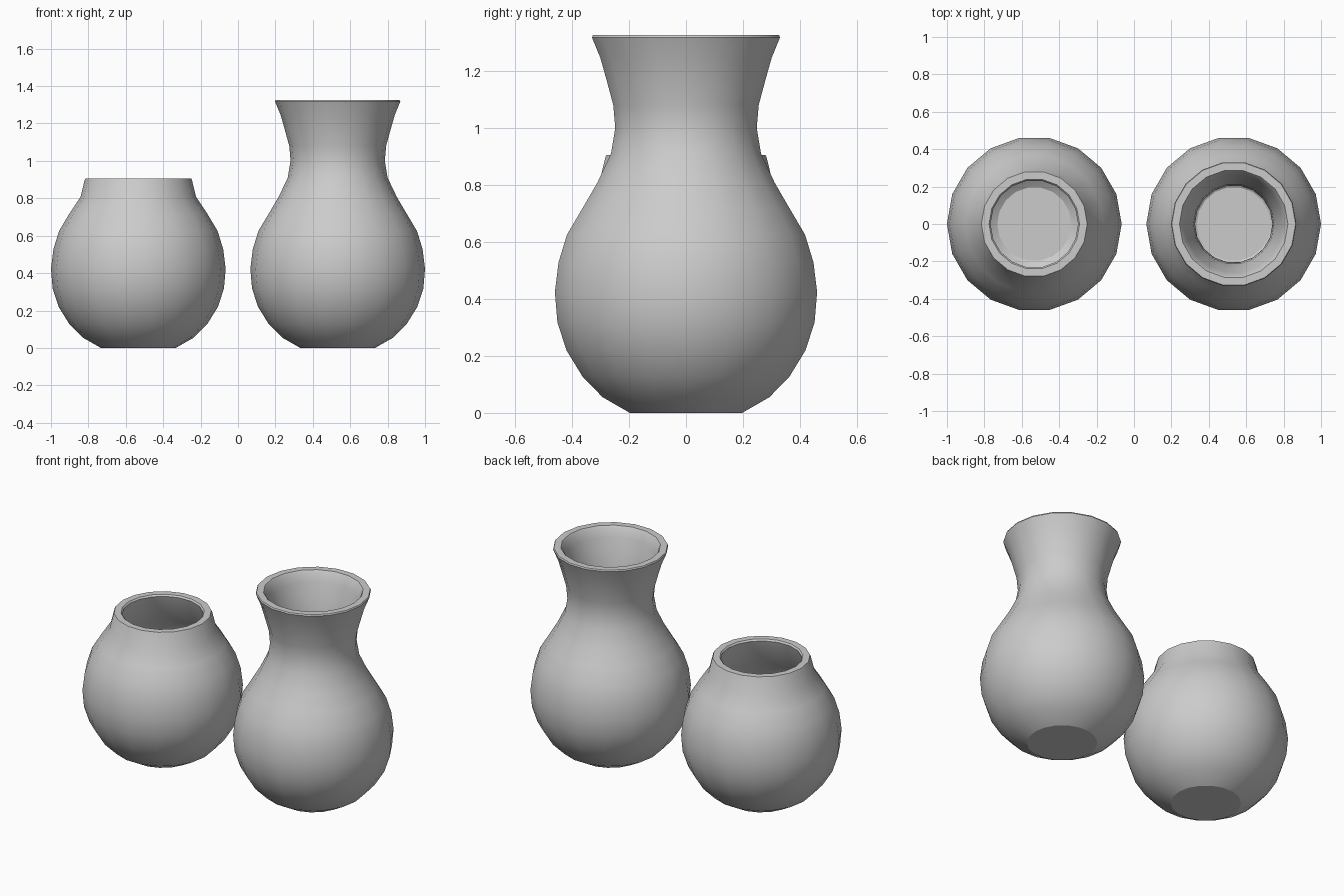
import bpy, bmesh
from math import cos, sin, pi, radians
from mathutils import Vector

if "Cube" in bpy.data.objects:
    bpy.data.objects.remove(bpy.data.objects["Cube"])

SIDES = 18
WALL = 0.045

# Shared rounded body (radius, height)
BODY = [(0.2, 0.0), (0.297, 0.055), (0.369, 0.128), (0.426, 0.22), (0.458, 0.318),
        (0.467, 0.423), (0.454, 0.528), (0.424, 0.625), (0.369, 0.717)]
POT = [(0.309, 0.807), (0.287, 0.897)]
NECK = [(0.316, 0.807), (0.267, 0.91), (0.252, 1.0), (0.259, 1.08),
        (0.285, 1.175), (0.305, 1.245), (0.335, 1.317)]


def inner_wall(outer):
    """Offset the outer profile inwards by the wall thickness."""
    pts = [Vector(p) for p in outer]
    result = [(0.198, WALL)]
    for i in range(1, len(pts) - 1):
        t = (pts[i + 1] - pts[i]).normalized() + (pts[i] - pts[i - 1]).normalized()
        t.normalize()
        result.append((pts[i].x - t.y * WALL, pts[i].y + t.x * WALL))
    return result


def make_vase(name, x, outer):
    r, z = outer[-1]
    # Rim with small chamfers on both edges
    rim = [(r - 0.004, z + 0.008), (r - WALL, z + 0.008), (r - WALL - 0.008, z - 0.002)]
    profile = outer + rim + inner_wall(outer)[::-1]
    bm = bmesh.new()
    rings = [[bm.verts.new((pr * cos(2 * pi * k / SIDES), pr * sin(2 * pi * k / SIDES), pz))
              for k in range(SIDES)] for pr, pz in profile]
    for a, b in zip(rings, rings[1:]):
        for k in range(SIDES):
            n = (k + 1) % SIDES
            bm.faces.new((a[k], a[n], b[n], b[k]))
    # Base and inside floor
    bm.faces.new(rings[0][::-1])
    bm.faces.new(rings[-1])
    mesh = bpy.data.meshes.new(name)
    bm.to_mesh(mesh)
    bm.free()
    obj = bpy.data.objects.new(name, mesh)
    obj.location.x = x
    bpy.context.collection.objects.link(obj)
    bpy.ops.object.select_all(action='DESELECT')
    obj.select_set(True)
    bpy.context.view_layer.objects.active = obj
    bpy.ops.object.shade_smooth_by_angle(angle=radians(26))


make_vase("short_pot", -0.533, BODY + POT)
make_vase("tall_vase", 0.533, BODY + NECK)
